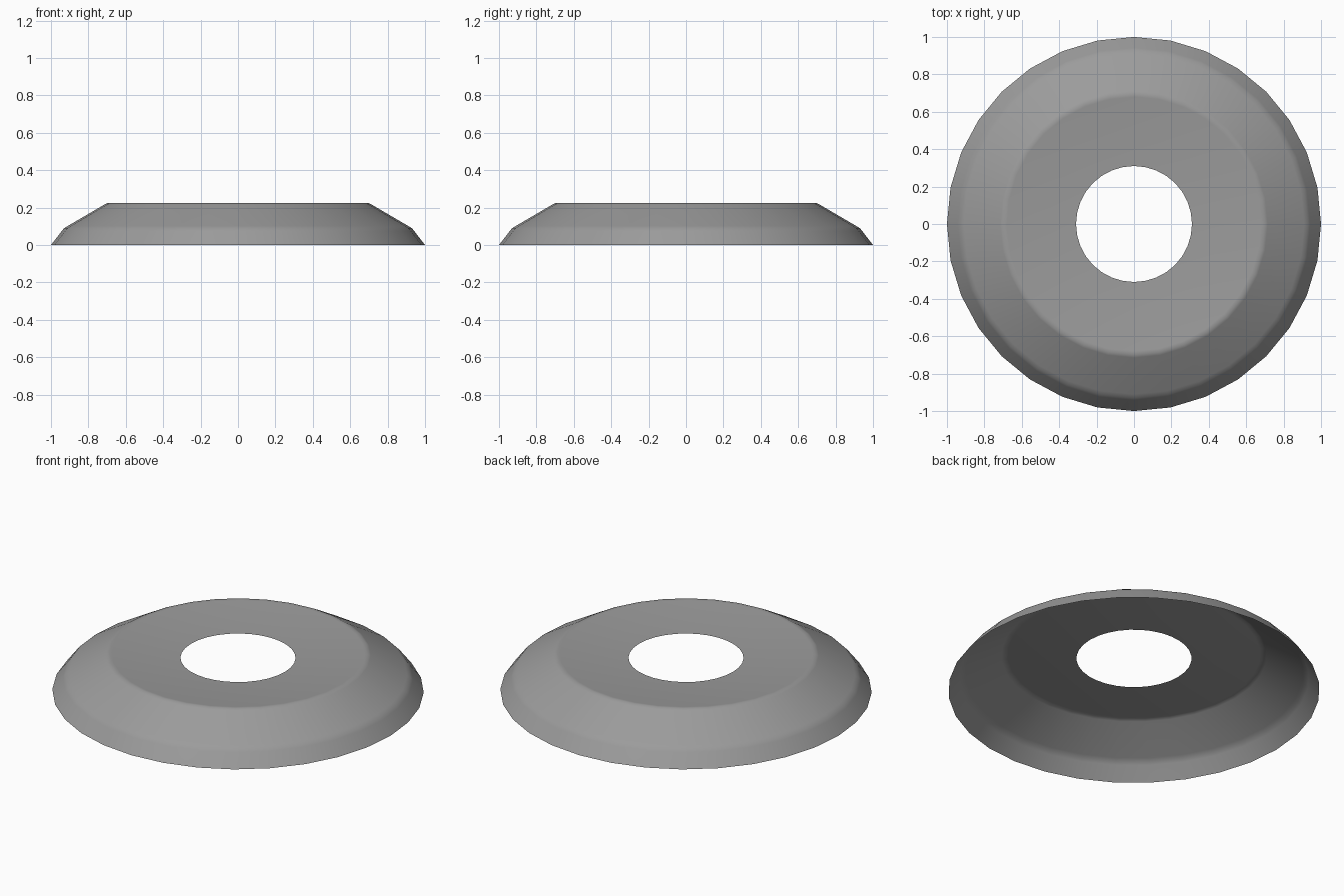
import bpy, math

if "Cube" in bpy.data.objects:
    bpy.data.objects.remove(bpy.data.objects["Cube"])

SIDES = 32
# Profile (radius, height): rim, bevel, slope, crest, dished top, hole edge.
# Close pairs of rings hold the creases tight under smooth shading.
PROFILE = [(1.0, 0.0), (0.942, 0.075), (0.93, 0.09), (0.91, 0.102),
           (0.715, 0.216), (0.70, 0.224), (0.68, 0.222),
           (0.45, 0.203), (0.31, 0.197)]


def lathe(name, profile, sides):
    verts = [(r * math.cos(2 * math.pi * i / sides),
              r * math.sin(2 * math.pi * i / sides), z)
             for r, z in profile for i in range(sides)]
    faces = [(k * sides + i, k * sides + (i + 1) % sides,
              (k + 1) * sides + (i + 1) % sides, (k + 1) * sides + i)
             for k in range(len(profile) - 1) for i in range(sides)]
    mesh = bpy.data.meshes.new(name)
    mesh.from_pydata(verts, [], faces)
    mesh.update()
    obj = bpy.data.objects.new(name, mesh)
    bpy.context.collection.objects.link(obj)
    return obj


# Open thin dished ring with smooth shading
ring = lathe("dished_ring_cover", PROFILE, SIDES)
ring.data.polygons.foreach_set("use_smooth", [True] * len(ring.data.polygons))

# Dark grey finish
grey = bpy.data.materials.new("dark_grey")
grey.diffuse_color = (0.33, 0.33, 0.33, 1.0)
grey.use_nodes = True
grey.node_tree.nodes["Principled BSDF"].inputs["Base Color"].default_value = grey.diffuse_color
ring.data.materials.append(grey)
